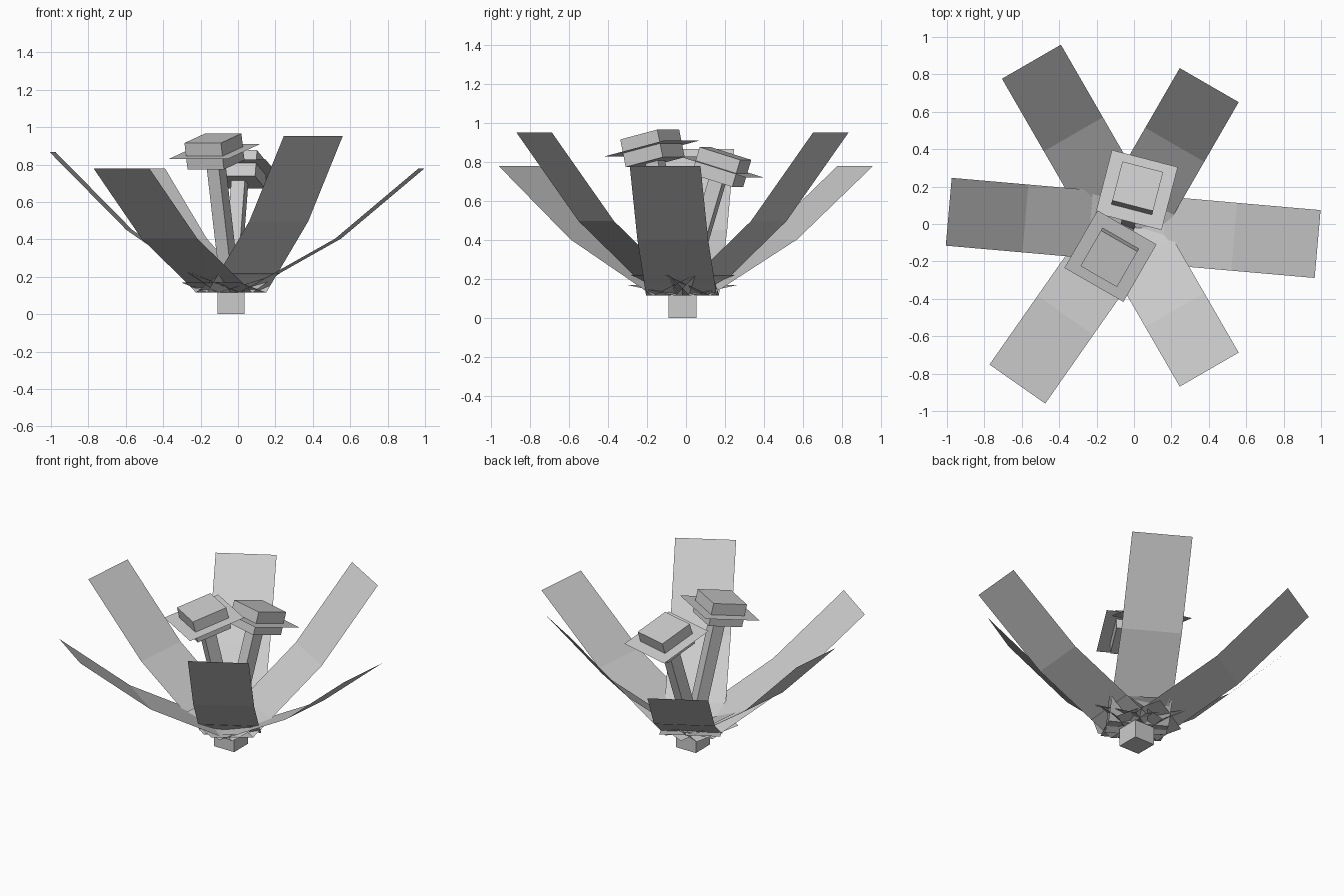
import bpy, bmesh
from math import radians, cos, sin
from mathutils import Matrix, Vector

if "Cube" in bpy.data.objects:
    bpy.data.objects.remove(bpy.data.objects["Cube"], do_unlink=True)

grey = bpy.data.materials.new("light_grey")
grey.use_nodes = True
COLOUR = (0.6, 0.6, 0.6, 1)
grey.diffuse_color = COLOUR
grey.node_tree.nodes["Principled BSDF"].inputs["Base Color"].default_value = COLOUR

CENTRE = Vector((-0.037, -0.018, 0))


def finish(name, bm, matrix):
    bmesh.ops.transform(bm, matrix=matrix, verts=bm.verts)
    mesh = bpy.data.meshes.new(name)
    bm.to_mesh(mesh)
    bm.free()
    mesh.materials.append(grey)
    obj = bpy.data.objects.new(name, mesh)
    bpy.context.collection.objects.link(obj)


def box(name, size, z, matrix):
    bm = bmesh.new()
    bmesh.ops.create_cube(bm, size=1)
    bmesh.ops.transform(bm, matrix=Matrix.Translation((0, 0, z)) @ Matrix.Diagonal((*size, 1)), verts=bm.verts)
    finish(name, bm, matrix)


def petal(name, heading, tilt):
    # Bent strip: short root flap, lower blade, upper blade
    def step(p, length, degrees):
        a = radians(degrees)
        return (p[0] + length * cos(a), p[1] + length * sin(a))
    bottom = (0.06, 0.115)
    root = step(bottom, 0.28, 180 - 22 + tilt)
    mid = step(bottom, 0.59, 29.3 + tilt)
    tip = step(mid, 0.585, 40 + tilt)
    bm = bmesh.new()
    rows = [[bm.verts.new((x, y, z)) for y in (-0.182, 0.182)]
            for x, z in (root, bottom, mid, tip)]
    for a, b in zip(rows, rows[1:]):
        bm.faces.new((a[0], b[0], b[1], a[1]))
    finish(name, bm, Matrix.Translation(CENTRE) @ Matrix.Rotation(radians(heading), 4, "Z"))


def stamen(name, heading, lean, height):
    # Square stalk with a block and a thin square plate through it
    matrix = (Matrix.Translation(CENTRE + Vector((0, 0, 0.1)))
              @ Matrix.Rotation(radians(heading), 4, "Z")
              @ Matrix.Rotation(radians(lean), 4, "Y"))
    box(name + "_stalk", (0.075, 0.075, height), height / 2, matrix)
    box(name + "_block", (0.225, 0.225, 0.145), height, matrix)
    bm = bmesh.new()
    bmesh.ops.create_grid(bm, x_segments=1, y_segments=1, size=0.182)
    bmesh.ops.translate(bm, vec=(0, 0, height), verts=bm.verts)
    finish(name + "_plate", bm, matrix)


# Flower base
box("flower_base", (0.145, 0.145, 0.117), 0.0585, Matrix.Translation(CENTRE))

# Ring of petals: heading and extra upward tilt
for i, (heading, tilt) in enumerate([(-5, 0), (60, 11), (120, 0), (175, 5.3), (235, 0), (300, 11)]):
    petal(f"petal_{i + 1}", heading, tilt)

# Pair of stamens
stamen("back_stamen", 75.5, 17, 0.705)
stamen("front_stamen", 240, 13, 0.79)
